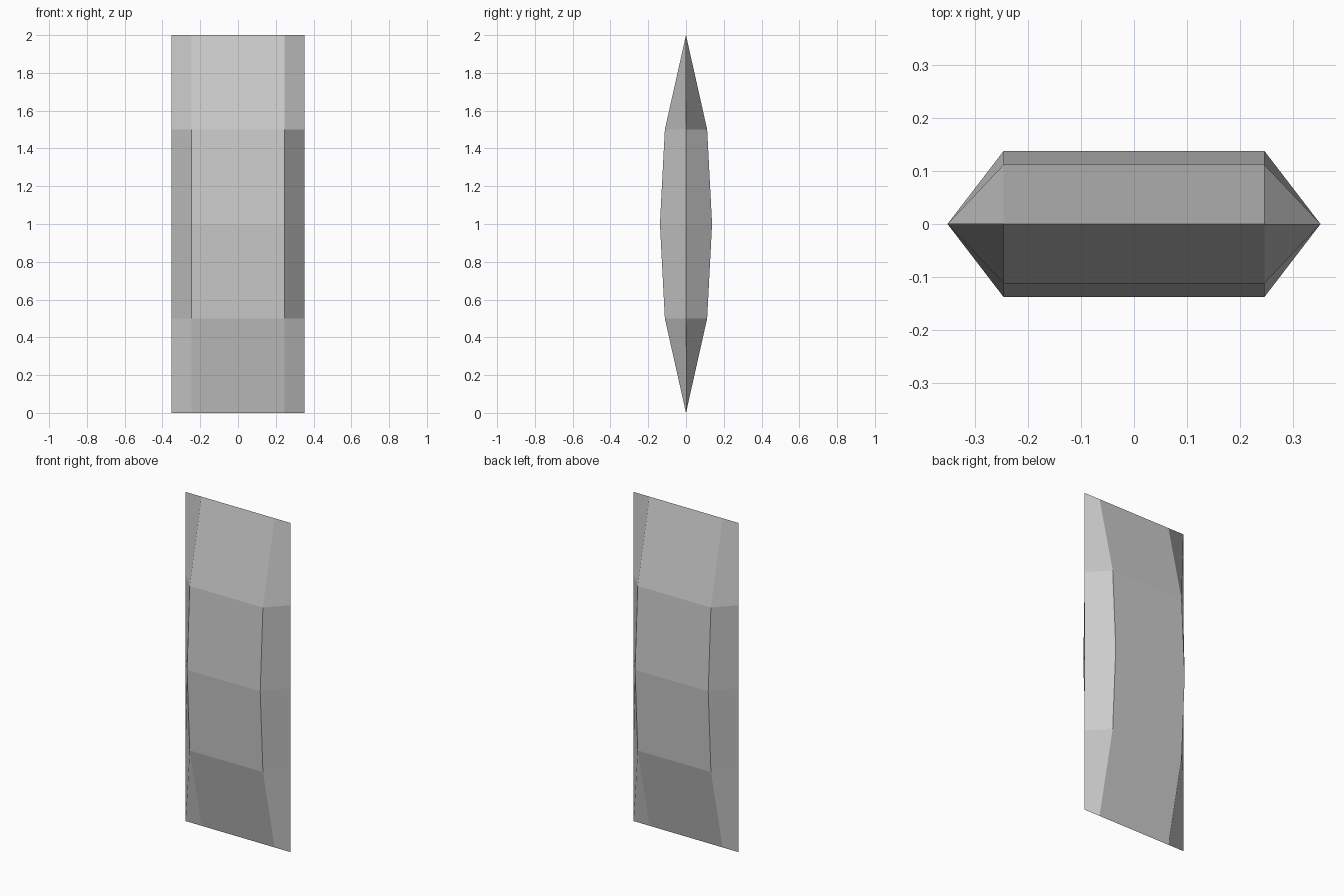
import bpy, bmesh

if "Cube" in bpy.data.objects:
    bpy.data.objects.remove(bpy.data.objects["Cube"])

HALF_W, FLAT_W = 0.352, 0.246
# (height, half thickness) of each cross-section
STATIONS = [(0, 0), (0.5, 0.112), (1, 0.138), (1.5, 0.112), (2, 0)]


def ring(bm, z, d):
    """Flattened hexagonal section, pinched to a line when d is 0."""
    pts = [(-HALF_W, 0), (-FLAT_W, -d), (FLAT_W, -d),
           (HALF_W, 0), (FLAT_W, d), (-FLAT_W, d)]
    return [bm.verts.new((x, y, z)) for x, y in pts]


# Loft the sections, then weld the pinched ends into knife edges
bm = bmesh.new()
rings = [ring(bm, z, d) for z, d in STATIONS]
for low, high in zip(rings, rings[1:]):
    for i in range(6):
        j = (i + 1) % 6
        bm.faces.new((low[i], low[j], high[j], high[i]))
bmesh.ops.remove_doubles(bm, verts=bm.verts, dist=1e-4)
bmesh.ops.recalc_face_normals(bm, faces=bm.faces)

mesh = bpy.data.meshes.new("faceted_blade")
bm.to_mesh(mesh)
bm.free()
bpy.context.collection.objects.link(bpy.data.objects.new("faceted_blade", mesh))
